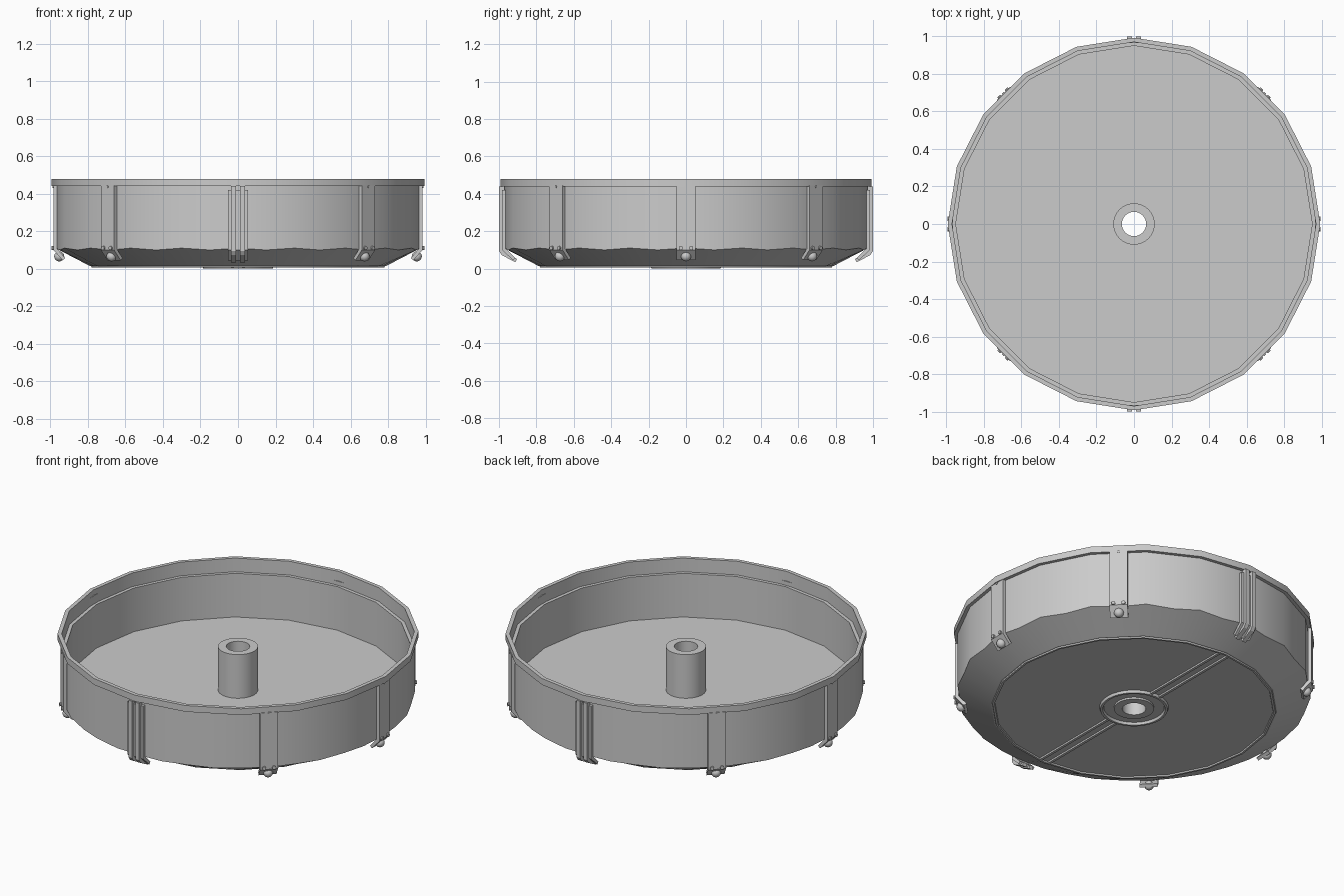
import bpy, bmesh, math
from mathutils import Matrix, Vector

cube = bpy.data.objects.get("Cube")
if cube:
    bpy.data.objects.remove(cube, do_unlink=True)

grey = bpy.data.materials.new("plain_grey")
grey.use_nodes = True
colour = (0.6, 0.6, 0.6, 1)
grey.diffuse_color = colour
grey.node_tree.nodes["Principled BSDF"].inputs["Base Color"].default_value = colour


def finish(bm, name):
    bmesh.ops.recalc_face_normals(bm, faces=bm.faces)
    mesh = bpy.data.meshes.new(name)
    bm.to_mesh(mesh)
    bm.free()
    obj = bpy.data.objects.new(name, mesh)
    mesh.materials.append(grey)
    bpy.context.collection.objects.link(obj)
    bpy.ops.object.select_all(action="DESELECT")
    obj.select_set(True)
    bpy.context.view_layer.objects.active = obj
    bpy.ops.object.shade_smooth_by_angle(angle=math.radians(25))
    return obj


def lathe(name, profile, sides, split=False, wavy=None):
    """Spin a closed (radius, height) profile; split adds a point mid-facet."""
    bm = bmesh.new()
    count = sides * 2 if split else sides
    rings = []
    for i in range(count):
        a = math.tau * i / count
        mid = split and i % 2
        k = math.cos(math.pi / sides) if mid else 1
        rings.append([bm.verts.new((r * k * math.cos(a), r * k * math.sin(a),
                                    z - (0.01 if mid and j == wavy else 0)))
                      for j, (r, z) in enumerate(profile)])
    n = len(profile)
    for i in range(count):
        p, q = rings[i], rings[(i + 1) % count]
        for j in range(n):
            m = (j + 1) % n
            bm.faces.new((p[j], q[j], q[m], p[m]))
    return finish(bm, name)


def bent_bar(bm, outline, x0, x1, turn):
    """Extrude a (radius, height) outline sideways, turned about z."""
    sides = [[bm.verts.new(turn @ Vector((r, x, z))) for r, z in outline] for x in (x0, x1)]
    n = len(outline)
    for j in range(n):
        m = (j + 1) % n
        bm.faces.new((sides[0][j], sides[0][m], sides[1][m], sides[1][j]))
    # Caps as quads between the outer and inner halves
    for s in sides:
        for j in range(n // 2 - 1):
            bm.faces.new((s[j], s[j + 1], s[n - 2 - j], s[n - 1 - j]))


def bolt(bm, r, x, z, radius, depth, turn):
    place = turn @ Matrix.Translation((r, x, z)) @ Matrix.Rotation(math.pi / 2, 4, "Y")
    bmesh.ops.create_cone(bm, cap_ends=True, segments=10, radius1=radius,
                          radius2=radius, depth=depth, matrix=place)


# Pan: chamfered bottom, faceted wall, thicker lip, inner ledge and floor
lathe("pan", [(0.09, 0.015), (0.79, 0.015), (0.973, 0.11), (0.973, 0.44),
              (0.993, 0.44), (0.993, 0.478), (0.97, 0.478), (0.97, 0.395),
              (0.95, 0.395), (0.95, 0.13), (0.09, 0.13)], 20, True, 2)

# Hollow hub through the floor
lathe("hub", [(0.065, 0.004), (0.11, 0.004), (0.11, 0.395), (0.065, 0.395)], 32)

# Raised rings underneath
lathe("hub_ring", [(0.165, 0.02), (0.172, 0), (0.185, 0), (0.192, 0.02)], 32)
lathe("base_ring", [(0.765, 0.02), (0.769, 0.007), (0.781, 0.007), (0.785, 0.02)], 20)

# Paired rails underneath, front and back
bm = bmesh.new()
for side in (-1, 1):
    for end in (-1, 1):
        bmesh.ops.create_cube(bm, size=1, matrix=Matrix.Translation((side * 0.03, end * 0.475, 0.011))
                              @ Matrix.Diagonal((0.016, 0.58, 0.012, 1)))
finish(bm, "base_rails")

# Six bent brackets with bolts and a ball foot
plate = [(0.984, 0.445), (0.984, 0.1), (0.935, 0.045),
         (0.921, 0.057), (0.964, 0.107), (0.964, 0.445)]
for degrees in (0, 45, 135, 180, 225, 315):
    turn = Matrix.Rotation(math.radians(degrees), 4, "Z")
    bm = bmesh.new()
    bent_bar(bm, plate, -0.05, 0.05, turn)
    finish(bm, f"bracket_{degrees}")
    bm = bmesh.new()
    for x in (-0.028, 0.028):
        bolt(bm, 0.986, x, 0.11, 0.011, 0.014, turn)
    bolt(bm, 0.984, 0, 0.437, 0.007, 0.008, turn)
    finish(bm, f"bolts_{degrees}")
    bm = bmesh.new()
    bmesh.ops.create_uvsphere(bm, u_segments=16, v_segments=10, radius=0.027,
                              matrix=turn @ Matrix.Translation((0.953, 0, 0.066)))
    finish(bm, f"ball_foot_{degrees}")

# Ribbed channels at the front and back
base = [(0.984, 0.42), (0.984, 0.1), (0.925, 0.045),
        (0.914, 0.057), (0.964, 0.107), (0.964, 0.42)]
rib = [(1.0, 0.44), (1.0, 0.095), (0.985, 0.072), (0.912, 0.034),
       (0.904, 0.052), (0.96, 0.085), (0.97, 0.107), (0.97, 0.44)]
for label, degrees in (("back", 90), ("front", 270)):
    turn = Matrix.Rotation(math.radians(degrees), 4, "Z")
    bm = bmesh.new()
    bent_bar(bm, base, -0.052, 0.052, turn)
    for side in (-1, 1):
        bent_bar(bm, rib, side * 0.011, side * 0.036, turn)
    finish(bm, f"{label}_channel")
